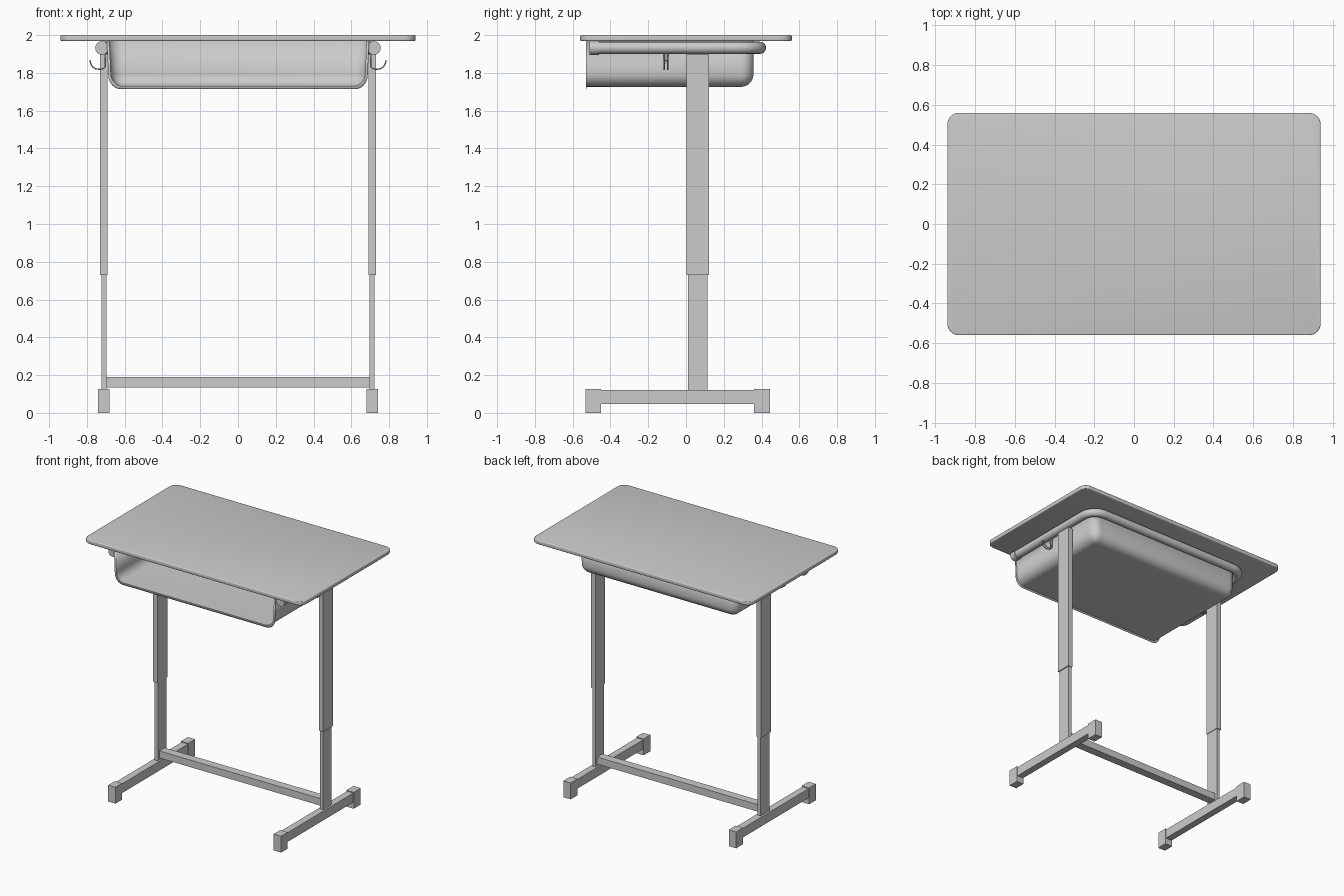
import bpy, bmesh, math
from mathutils import Vector

if "Cube" in bpy.data.objects:
    bpy.data.objects.remove(bpy.data.objects["Cube"])

def finish(bm, name, angle=35):
    me = bpy.data.meshes.new(name)
    bm.to_mesh(me)
    bm.free()
    ob = bpy.data.objects.new(name, me)
    bpy.context.collection.objects.link(ob)
    smooth(ob, angle)
    return ob

def smooth(ob, angle=35):
    bpy.ops.object.select_all(action='DESELECT')
    ob.select_set(True)
    bpy.context.view_layer.objects.active = ob
    bpy.ops.object.shade_smooth_by_angle(angle=math.radians(angle))

def cube_bm(x0, x1, y0, y1, z0, z1):
    bm = bmesh.new()
    bmesh.ops.create_cube(bm, size=1)
    for v in bm.verts:
        v.co = Vector((x1 if v.co.x > 0 else x0, y1 if v.co.y > 0 else y0,
                       z1 if v.co.z > 0 else z0))
    return bm

def box(name, *dims):
    return finish(cube_bm(*dims), name)

def tube(name, pts, r, res=6):
    cu = bpy.data.curves.new(name, 'CURVE')
    cu.dimensions = '3D'
    cu.bevel_depth, cu.bevel_resolution, cu.use_fill_caps = r, res, True
    sp = cu.splines.new('POLY')
    sp.points.add(len(pts) - 1)
    for p, c in zip(sp.points, pts):
        p.co = (*c, 1)
    ob = bpy.data.objects.new(name, cu)
    bpy.context.collection.objects.link(ob)
    bpy.ops.object.select_all(action='DESELECT')
    ob.select_set(True)
    bpy.context.view_layer.objects.active = ob
    bpy.ops.object.convert(target='MESH')
    smooth(bpy.context.view_layer.objects.active, 40)

# Table top: rounded corners, softened rim
bm = cube_bm(-.94, .94, -.56, .56, 1.969, 2.0)
vert_edges = [e for e in bm.edges if abs(e.verts[0].co.z - e.verts[1].co.z) > .01]
bmesh.ops.bevel(bm, geom=vert_edges, offset=.06, segments=8, profile=.5, affect='EDGES')
rim = [e for e in bm.edges if abs(e.verts[0].co.z - e.verts[1].co.z) < 1e-5]
bmesh.ops.bevel(bm, geom=rim, offset=.006, segments=3, profile=.5, affect='EDGES')
finish(bm, "table_top")

# Storage tray: open front, rounded bottom and back, flanged opening
ZT, ZB, YF, YB = 1.969, 1.728, -.528, .355
bm = cube_bm(-.682, .682, YF, YB, ZB, ZT)
for v in bm.verts:
    if v.co.z < 1.8:
        v.co.x *= .985
def on_front(g):
    return all(abs(v.co.y - YF) < 1e-4 for v in g.verts)
def on_top(g):
    return all(abs(v.co.z - ZT) < 1e-4 for v in g.verts)
round_edges = [e for e in bm.edges if not on_front(e) and not on_top(e)]
bmesh.ops.bevel(bm, geom=round_edges, offset=.065, segments=8, profile=.5, affect='EDGES')
bmesh.ops.delete(bm, geom=[f for f in bm.faces if on_front(f) or on_top(f)], context='FACES_ONLY')
lip = [e for e in bm.edges if e.is_boundary and on_front(e) and not on_top(e)]
new = bmesh.ops.extrude_edge_only(bm, edges=lip)['geom']
for v in (g for g in new if isinstance(g, bmesh.types.BMVert)):
    v.co.x *= 1.018
    v.co.z = ZT + (v.co.z - ZT) * 1.06
tray = finish(bm, "storage_tray")
m = tray.modifiers.new("thickness", 'SOLIDIFY')
m.thickness, m.offset = .004, 0

# U-shaped tube frame under the top
X, YE, Z, R = .72, .392, 1.933, .11
half = [(X, -.50, Z)] + [(X - R + R * math.cos(a), YE - R + R * math.sin(a), Z)
                         for a in (math.pi / 2 * i / 10 for i in range(11))]
tube("support_tube", half + [(-x, y, z) for x, y, z in reversed(half)], .032)

# Parts repeated on each side
for s, side in ((-1, "left"), (1, "right")):
    def sbox(name, x0, x1, *rest):
        box(f"{side}_{name}", *sorted((s * x0, s * x1)), *rest)
    tube(f"{side}_tube_cap", [(s * X, -.51, Z - .001), (s * X, -.46, Z - .001)], .036)
    sbox("upper_leg", .692, .730, .002, .122, .73, 1.90)
    sbox("lower_leg", .696, .722, .010, .115, .11, .735)
    sbox("foot_bar", .683, .737, -.50, .42, .048, .12)
    sbox("front_foot_cap", .679, .742, -.532, -.45, 0, .127)
    sbox("back_foot_cap", .679, .742, .36, .445, 0, .127)
    # Bag hook: bent double wire joined at the tip
    prof = [(.705, 1.905), (.702, 1.85), (.703, 1.832), (.712, 1.823), (.732, 1.819),
            (.755, 1.822), (.770, 1.832), (.779, 1.848), (.784, 1.865)]
    path = [(s * x, -.116, z) for x, z in prof]
    path += [(s * x, -.096, z) for x, z in reversed(prof)]
    tube(f"{side}_bag_hook", path, .0035, 2)

# Cross bar between the legs
box("cross_bar", -.70, .70, .03, .095, .135, .19)
